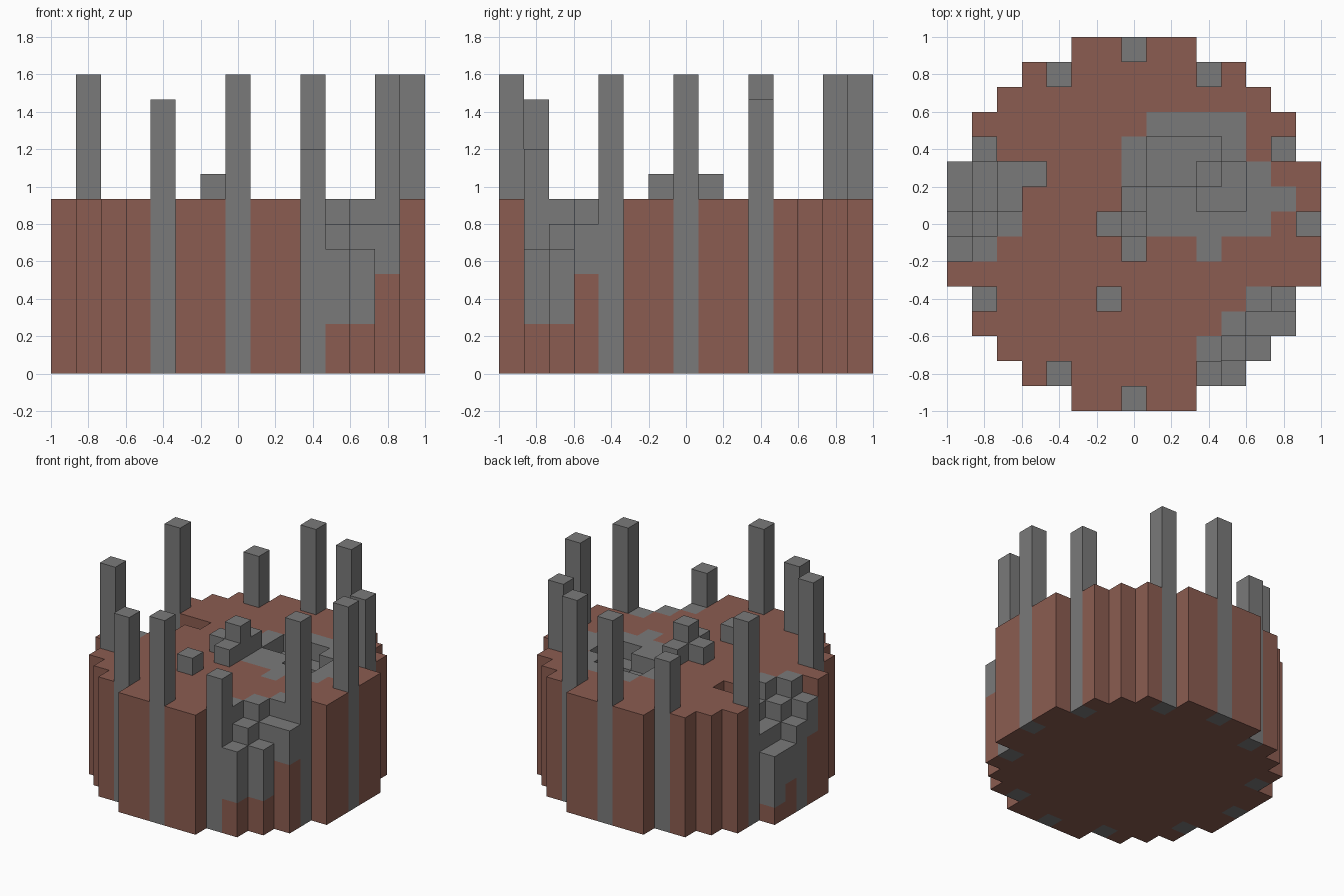
import bpy
import bmesh
from mathutils import Vector

cube = bpy.data.objects.get("Cube")
if cube:
    bpy.data.objects.remove(cube, do_unlink=True)

CELL = 2 / 15      # edge of one block
DECK = 7           # deck height in blocks


def material(name, rgb):
    mat = bpy.data.materials.new(name)
    mat.use_nodes = True
    color = (*rgb, 1)
    mat.diffuse_color = color
    mat.node_tree.nodes["Principled BSDF"].inputs["Base Color"].default_value = color
    return mat


brown = material("brown_clay", (0.26, 0.108, 0.082))
gray = material("gray_stone", (0.195, 0.195, 0.195))

# Stepped round plan: half width of each row, from the middle row outwards
HALF_WIDTH = [7, 7, 7, 6, 6, 5, 4, 2]
plan = [(x, y) for y in range(-7, 8)
        for x in range(-HALF_WIDTH[abs(y)], HALF_WIDTH[abs(y)] + 1)]

# Ring of posts, some broken shorter
posts = {(x, y): 12 for x in (-6, 6) for y in (-3, 3)}
posts.update({(x, y): 12 for x in (-3, 3) for y in (-6, 6)})
posts.update({(0, 7): 12, (0, -7): 12, (7, 0): 12, (-7, 0): 5})
posts.update({(3, -6): 9, (6, 3): 11, (-3, -6): 11, (-3, 6): 10})

# Rubble columns: cell -> (top, where the stone begins)
rubble = {}

# Stone floor sunk into the deck
for y, first, last in [(4, 1, 4), (3, 0, 4), (2, 0, 5), (1, 0, 6), (0, -1, 5)]:
    for x in range(first, last + 1):
        rubble[x, y] = (DECK, 4)
rubble[3, -1] = (DECK, 4)
pit_a = {(x, y) for x in (1, 2, 3) for y in (2, 3)}
pit_b = {(x, y) for x in (3, 4) for y in (1, 2)}
for cell in pit_a | pit_b:
    rubble[cell] = (5 if cell in pit_a & pit_b else 6, 4)

# Loose blocks standing on the deck
for cell in [(-1, 0), (0, -1), (0, 1), (-1, -3)]:
    rubble[cell] = (8, DECK)
rubble[0, 0] = (9, DECK)

# Collapsed front corner
rubble.update({(4, -6): (5, 2), (5, -5): (5, 2), (4, -5): (6, 2),
               (5, -4): (6, 2), (6, -4): (6, 4), (3, -5): (7, 2),
               (4, -4): (7, 4), (5, -3): (7, 4)})

# Collapsed side, stepping down to the edge
rubble.update({(-7, 2): (4, 1), (-7, 1): (4, 2), (-6, 2): (5, 1),
               (-6, 1): (5, 2), (-5, 2): (6, 4), (-5, 1): (6, 4),
               (-4, 2): (6, 5), (-6, 0): (6, 3), (-5, 0): (7, 4),
               (-7, -1): (6, 4), (-6, -1): (7, 4)})

# Sort the blocks into parts
parts = {"tower_body": set(), "posts": set(), "stone_rubble": set()}
for x, y in plan:
    if (x, y) in posts:
        parts["posts"].update((x, y, z) for z in range(posts[x, y]))
        continue
    top, start = rubble.get((x, y), (DECK, DECK))
    for z in range(top):
        parts["tower_body" if z < start else "stone_rubble"].add((x, y, z))
solid = set().union(*parts.values())


def build_blocks(name, blocks, mat):
    """Skin the outer faces of a set of blocks."""
    bm = bmesh.new()
    for block in sorted(blocks):
        center = Vector(block) + Vector((0, 0, 0.5))
        for axis in range(3):
            for sign in (-1, 1):
                normal = Vector((0, 0, 0))
                normal[axis] = sign
                if tuple(int(c) for c in Vector(block) + normal) in solid:
                    continue
                u = Vector((0, 0, 0))
                u[(axis + 1) % 3] = 0.5
                v = normal.cross(u)
                mid = center + normal / 2
                corners = (mid - u - v, mid + u - v, mid + u + v, mid - u + v)
                bm.faces.new([bm.verts.new(c * CELL) for c in corners])
    bmesh.ops.remove_doubles(bm, verts=bm.verts, dist=CELL / 100)
    mesh = bpy.data.meshes.new(name)
    bm.to_mesh(mesh)
    bm.free()
    mesh.materials.append(mat)
    obj = bpy.data.objects.new(name, mesh)
    bpy.context.collection.objects.link(obj)


for part, blocks in parts.items():
    build_blocks(part, blocks, brown if part == "tower_body" else gray)
